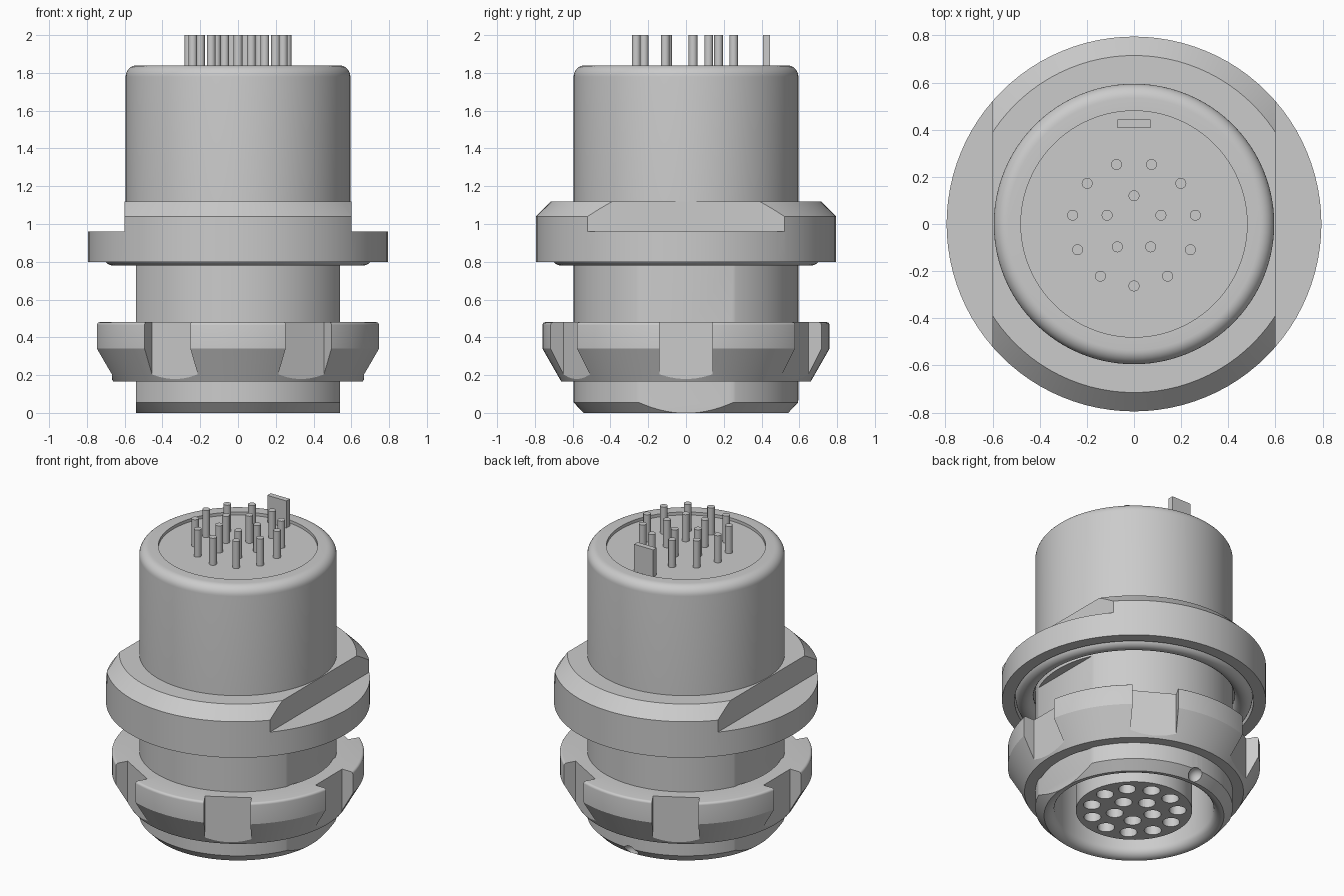
import bpy, bmesh
from math import sin, cos, pi, radians
from mathutils import Matrix, Vector

if "Cube" in bpy.data.objects:
    bpy.data.objects.remove(bpy.data.objects["Cube"])


def finish(name, bm):
    bmesh.ops.recalc_face_normals(bm, faces=bm.faces[:])
    me = bpy.data.meshes.new(name)
    bm.to_mesh(me)
    bm.free()
    ob = bpy.data.objects.new(name, me)
    bpy.context.collection.objects.link(ob)
    return ob


def lathe(name, pts, closed=True, steps=96):
    """Spin an (r, z) profile around the z axis."""
    bm = bmesh.new()
    vs = [bm.verts.new((r, 0, z)) for r, z in pts]
    es = [bm.edges.new((a, b)) for a, b in zip(vs, vs[1:])]
    if closed:
        es.append(bm.edges.new((vs[-1], vs[0])))
    bmesh.ops.spin(bm, geom=vs + es, cent=(0, 0, 0), axis=(0, 0, 1),
                   angle=2 * pi, steps=steps)
    bmesh.ops.remove_doubles(bm, verts=bm.verts[:], dist=1e-4)
    return finish(name, bm)


def arc(cr, cz, rad, a0, a1, n=8):
    return [(cr + rad * cos(radians(a0 + (a1 - a0) * i / n)),
             cz + rad * sin(radians(a0 + (a1 - a0) * i / n))) for i in range(n + 1)]


def boxes(name, lo, hi, angles=(0,)):
    """One box, repeated at each angle around z."""
    bm = bmesh.new()
    lo, hi = Vector(lo), Vector(hi)
    for a in angles:
        m = (Matrix.Rotation(radians(a), 4, 'Z') @ Matrix.Translation((lo + hi) / 2)
             @ Matrix.Diagonal((*(hi - lo), 1)))
        bmesh.ops.create_cube(bm, size=1, matrix=m)
    return finish(name, bm)


def rods(name, spots, r, z0, z1):
    """A vertical cylinder at every spot."""
    bm = bmesh.new()
    for x, y in spots:
        bmesh.ops.create_cone(bm, cap_ends=True, segments=24, radius1=r, radius2=r,
                              depth=z1 - z0, matrix=Matrix.Translation((x, y, (z0 + z1) / 2)))
    return finish(name, bm)


def cut(ob, cutter):
    mod = ob.modifiers.new("cut", 'BOOLEAN')
    mod.operation = 'DIFFERENCE'
    mod.solver = 'EXACT'
    mod.object = cutter
    bpy.context.view_layer.objects.active = ob
    bpy.ops.object.modifier_apply(modifier=mod.name)
    bpy.data.objects.remove(cutter)


# Contact layout: 5 on an inner ring, 11 on an outer ring
spots = [(r * cos(a0 + 2 * pi * i / n), r * sin(a0 + 2 * pi * i / n))
         for n, r, a0 in ((5, 0.12, pi / 2), (11, 0.263, -pi / 2)) for i in range(n)]

# Upper shell with rounded rim and shallow recess
lathe("upper_shell", [(0, 0.85), (0.595, 0.85)] + arc(0.535, 1.78, 0.06, 0, 90)
      + [(0.48, 1.84), (0.48, 1.82), (0, 1.82)], closed=False)

# Flange with a seal groove below and two wrench flats above
flange = lathe("flange", [(0.58, 0.86), (0.72, 0.86), (0.72, 0.80), (0.795, 0.80),
                          (0.795, 1.04), (0.715, 1.12), (0.58, 1.12)])
cut(flange, boxes("flat_cutter", (0.6, -0.9, 0.96), (1, 0.9, 1.3), (0, 180)))

# Seal ring in the groove
lathe("seal_ring", arc(0.66, 0.835, 0.055, 0, 345, 23))

# Threaded neck: flats on both sides, hollow socket, marker dimple at the back
neck = lathe("neck", [(0.3, 0.9), (0.595, 0.9), (0.595, 0.055), (0.542, 0)]
             + arc(0.535, 0.055, 0.055, 270, 180) + [(0.48, 0.5), (0.3, 0.5)])
cut(neck, boxes("neck_cutter", (0.54, -0.9, -0.1), (1, 0.9, 0.80), (0, 180)))
bm = bmesh.new()
bmesh.ops.create_uvsphere(bm, u_segments=24, v_segments=12, radius=0.05,
                          matrix=Matrix.Translation((0, 0.585, 0.022)))
cut(neck, finish("dimple_cutter", bm))

# Socket insert with contact holes
insert = lathe("socket_insert", [(0, 0.035), (0.35, 0.035), (0.35, 0.55), (0, 0.55)], closed=False)
cut(insert, rods("hole_cutter", spots, 0.052, -0.1, 0.3))

# Slotted nut
nut = lathe("slotted_nut", [(0.585, 0.165), (0.66, 0.165), (0.76, 0.34)]
            + arc(0.745, 0.465, 0.015, 0, 90, 4) + [(0.585, 0.48)])
cut(nut, boxes("slot_cutter", (0.668, -0.14, 0), (1, 0.14, 0.7), range(0, 360, 60)))

# Solder pins and ground tab
rods("contact_pins", spots, 0.023, 1.78, 2.0)
boxes("ground_tab", (-0.07, 0.408, 1.78), (0.07, 0.444, 2.0))

# Smooth round surfaces, keep edges sharp
bpy.ops.object.select_all(action='SELECT')
bpy.context.view_layer.objects.active = nut
bpy.ops.object.shade_smooth_by_angle(angle=radians(25))
